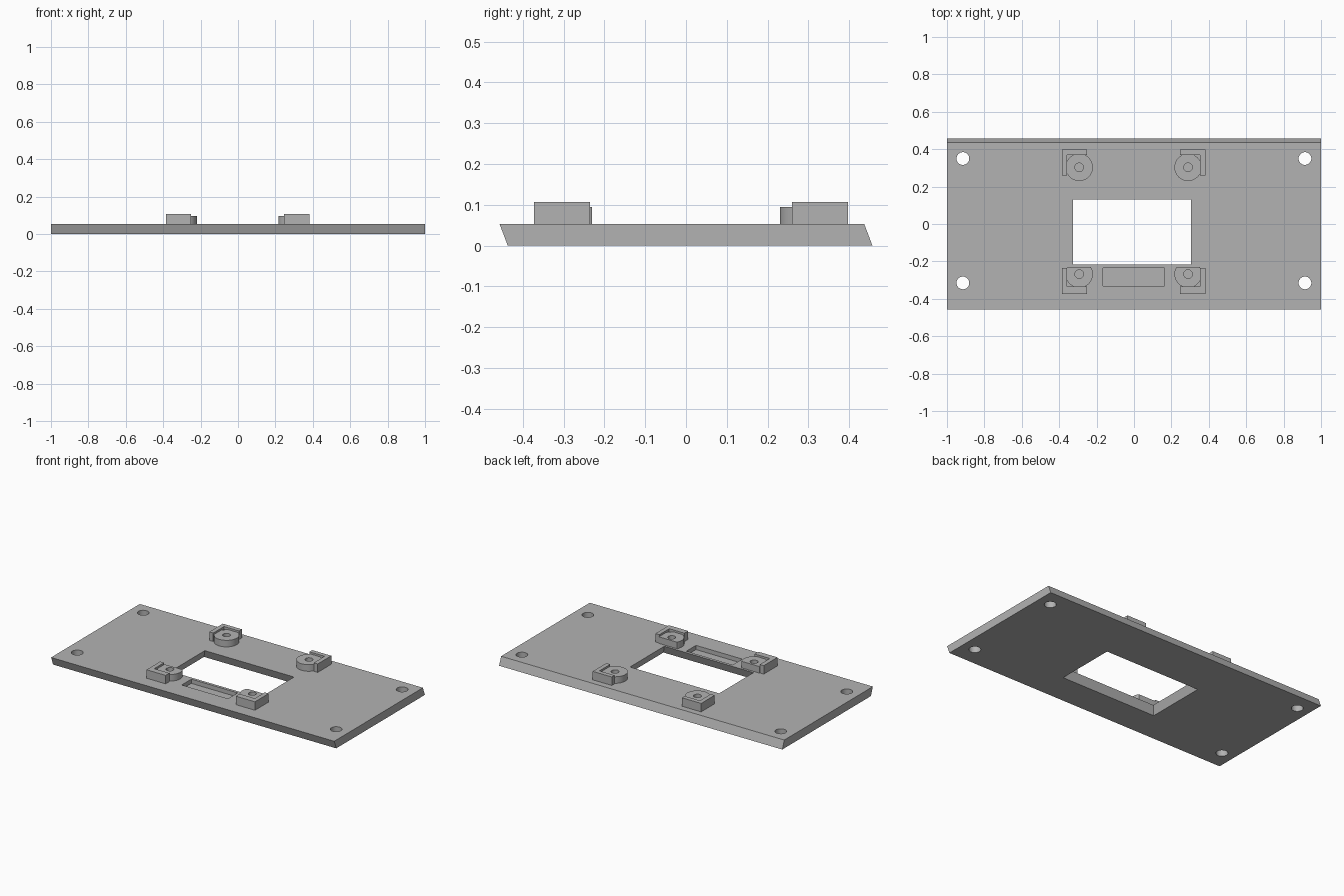
import bpy, bmesh
from mathutils import Matrix

if "Cube" in bpy.data.objects:
    bpy.data.objects.remove(bpy.data.objects["Cube"])

grey = bpy.data.materials.new("matte grey")
grey.use_nodes = True
colour = (0.45, 0.45, 0.45, 1)
grey.diffuse_color = colour
grey.node_tree.nodes["Principled BSDF"].inputs["Base Color"].default_value = colour

T = 0.053          # plate thickness
CX = -0.002        # mirror axis of the mounts


def finish(name, bm):
    bmesh.ops.recalc_face_normals(bm, faces=bm.faces)
    mesh = bpy.data.meshes.new(name)
    bm.to_mesh(mesh)
    bm.free()
    mesh.materials.append(grey)
    ob = bpy.data.objects.new(name, mesh)
    bpy.context.collection.objects.link(ob)
    return ob


def prism(name, points, axis_vec, smooth=False):
    """Extrude a closed polygon along a vector."""
    bm = bmesh.new()
    face = bm.faces.new([bm.verts.new(p) for p in points])
    out = bmesh.ops.extrude_face_region(bm, geom=[face])
    verts = [v for v in out["geom"] if isinstance(v, bmesh.types.BMVert)]
    bmesh.ops.translate(bm, vec=axis_vec, verts=verts)
    return finish(name, bm)


def box(name, x0, x1, y0, y1, z0, z1):
    return prism(name, [(x0, y0, z0), (x1, y0, z0), (x1, y1, z0), (x0, y1, z0)],
                 (0, 0, z1 - z0))


def cylinder(name, x, y, r, z0, z1):
    bm = bmesh.new()
    bmesh.ops.create_cone(bm, cap_ends=True, segments=48, radius1=r, radius2=r,
                          depth=z1 - z0,
                          matrix=Matrix.Translation((x, y, (z0 + z1) / 2)))
    return finish(name, bm)


def cut(ob, *cutters):
    """Subtract the cutters, then discard them."""
    bpy.ops.object.select_all(action="DESELECT")
    bpy.context.view_layer.objects.active = ob
    ob.select_set(True)
    for c in cutters:
        c.hide_render = True
        mod = ob.modifiers.new("cut", "BOOLEAN")
        mod.operation, mod.solver, mod.object = "DIFFERENCE", "EXACT", c
        bpy.ops.object.modifier_apply(modifier=mod.name)
        bpy.data.objects.remove(c)
    bpy.ops.object.shade_smooth_by_angle(angle=0.5)


# Plate with slanted front and back edges
plate = prism("plate", [(-1, -0.437, 0), (-1, 0.457, 0), (-1, 0.437, T), (-1, -0.457, T)],
              (2, 0, 0))

# Window opening, widening towards the underside
window = box("window_cutter", -0.325, 0.305, -0.217, 0.13, -T, 2 * T)
for v in window.data.vertices:
    grow = 0.02 * (T - v.co.z) / T
    v.co.x += grow if v.co.x > 0 else -grow
    v.co.y += grow if v.co.y > 0 else -grow

# Shallow slot and the corner screw holes
slot = box("slot_cutter", -0.165, 0.162, -0.332, -0.235, 0.026, 0.1)
holes = [cylinder("hole_cutter", x, y, 0.034, -0.1, 0.2)
         for x in (-0.915, 0.914) for y in (-0.315, 0.35)]
cut(plate, window, slot, *holes)

# Four mounts: a drilled boss tucked into a taller corner bracket
for side, sx in (("right", -1), ("left", 1)):
    for end, sy, cy, inner, outer in (("front", -1, -0.268, -0.235, -0.373),
                                      ("back", 1, 0.303, 0.26, 0.397)):
        cx = CX + sx * 0.291
        boss = cylinder(f"{end}_{side}_boss", cx, cy, 0.073, T - 0.01, 0.095)
        cutters = [cylinder("drill", cx, cy, 0.023, T, 0.2)]
        if end == "front":
            cutters.append(box("trim", cx - 0.1, cx + 0.1, -0.231, 0, 0, 0.2))
        cut(boss, *cutters)

        xa, xb, xc = (CX + sx * d for d in (0.383, 0.355, 0.248))
        ledge = outer - sy * 0.028 if sy > 0 else -0.335
        prism(f"{end}_{side}_bracket",
              [(x, y, T - 0.01) for x, y in ((xa, inner), (xa, outer), (xc, outer),
                                             (xc, ledge), (xb, ledge), (xb, inner))],
              (0, 0, 0.064))
